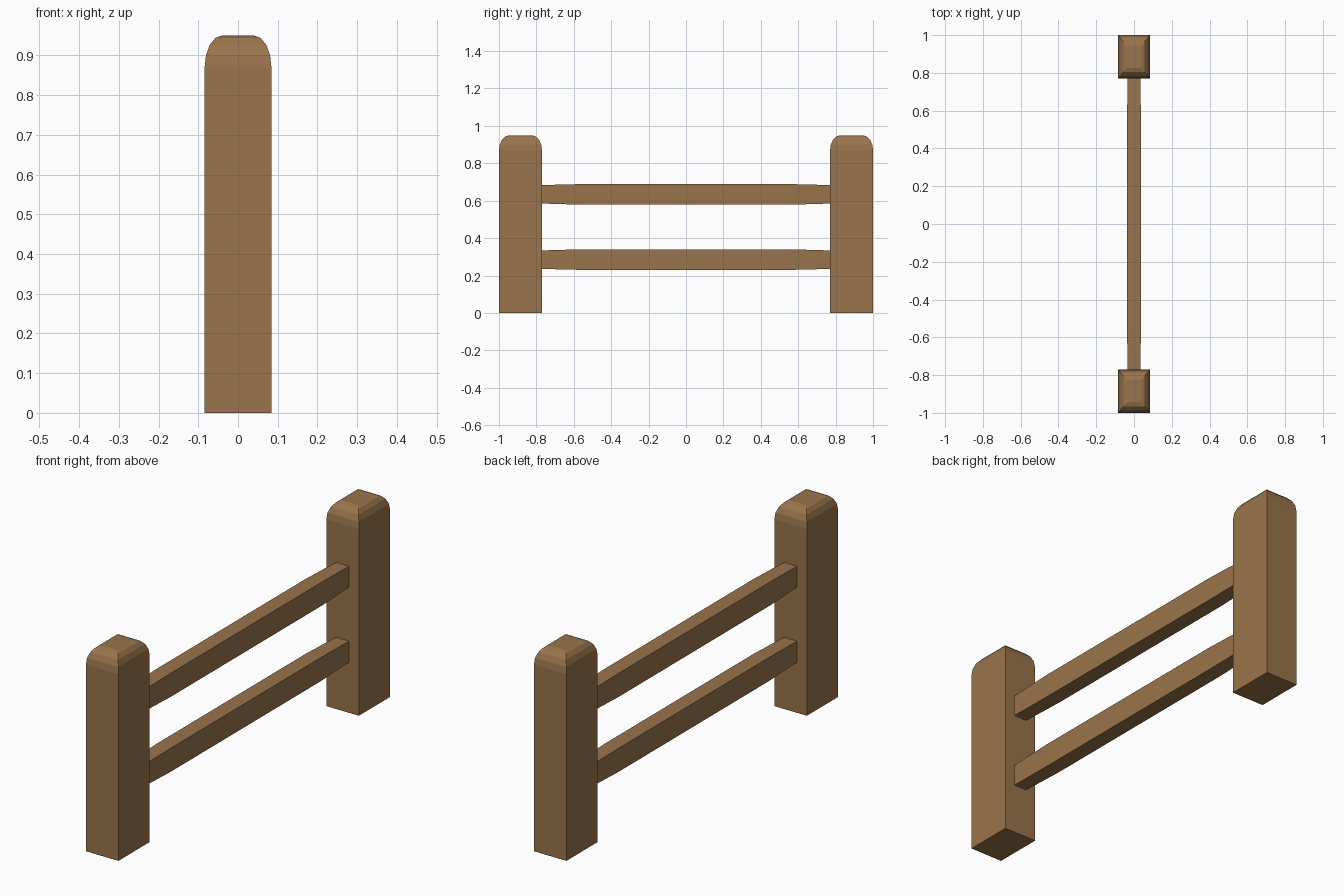
import bpy
import math

cube = bpy.data.objects.get("Cube")
if cube:
    bpy.data.objects.remove(cube, do_unlink=True)

wood = bpy.data.materials.new("brown_wood")
wood.use_nodes = True
colour = (0.32, 0.175, 0.072, 1)
wood.diffuse_color = colour
wood.node_tree.nodes["Principled BSDF"].inputs["Base Color"].default_value = colour


def loft(name, rings, location):
    """Skin a stack of four-cornered rings and cap both ends."""
    verts = [corner for ring in rings for corner in ring]
    faces = [(3, 2, 1, 0), tuple(range(len(verts) - 4, len(verts)))]
    for r in range(len(rings) - 1):
        for i in range(4):
            j = (i + 1) % 4
            a, b = r * 4, r * 4 + 4
            faces.append((a + i, a + j, b + j, b + i))
    mesh = bpy.data.meshes.new(name)
    mesh.from_pydata(verts, [], faces)
    mesh.materials.append(wood)
    obj = bpy.data.objects.new(name, mesh)
    obj.location = location
    bpy.context.collection.objects.link(obj)
    return obj


def level(hx, hy, z):
    return [(-hx, -hy, z), (hx, -hy, z), (hx, hy, z), (-hx, hy, z)]


def slice_y(hx, hz, y):
    return [(-hx, y, -hz), (-hx, y, hz), (hx, y, hz), (hx, y, -hz)]


# Square posts with rounded tops
STEPS = 4
post_rings = [level(0.084, 0.115, 0)]
for s in range(STEPS + 1):
    angle = math.pi / 2 * s / STEPS
    inset = 1 - math.cos(angle)
    post_rings.append(level(0.084 - 0.044 * inset, 0.115 - 0.055 * inset,
                            0.87 + 0.08 * math.sin(angle)))
for name, side in (("front_post", -1), ("back_post", 1)):
    loft(name, post_rings, (0, 0.885 * side, 0))

# Rails, slightly tapered where they enter the posts
half = [(0.55, 0.037, 0.055), (0.68, 0.035, 0.052), (0.80, 0.033, 0.048)]
stations = [(-y, x, z) for y, x, z in reversed(half)] + half
rail_rings = [slice_y(x, z, y) for y, x, z in stations]
for name, height in (("lower_rail", 0.285), ("upper_rail", 0.634)):
    loft(name, rail_rings, (0, 0, height))
